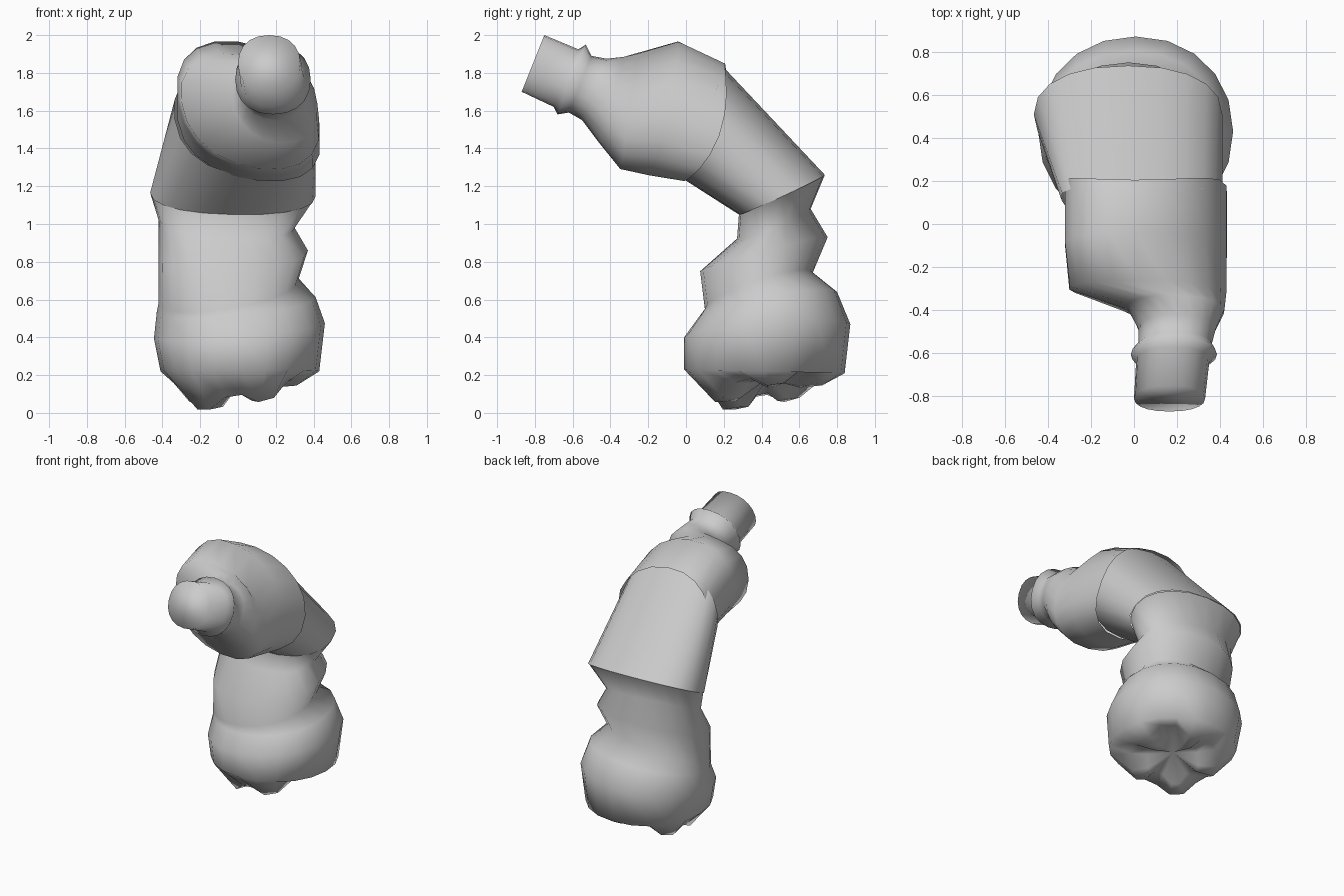
import bpy, bmesh, math
from mathutils import Vector

SIDES = 20

if "Cube" in bpy.data.objects:
    bpy.data.objects.remove(bpy.data.objects["Cube"])

grey = bpy.data.materials.new("plain grey")
grey.use_nodes = True
colour = (0.6, 0.6, 0.6, 1)
grey.diffuse_color = colour
grey.node_tree.nodes["Principled BSDF"].inputs["Base Color"].default_value = colour


def soften(value, power):
    return math.copysign(abs(value) ** power, value)


def ring(bm, power, low, high, left, right, tilt=0, lean=0, bow=0):
    """Oval spanning two side-profile points and two widths, tilted sideways."""
    a, b = Vector(low), Vector(high)
    mid, half = (a + b) / 2, (b - a) / 2
    out = Vector((half.y, -half.x)).normalized() * bow
    verts = []
    for i in range(SIDES):
        t = math.tau * i / SIDES
        u, v = soften(math.cos(t), power), soften(math.sin(t), power)
        p = mid + half * v + out * (1 - v * v)
        x = (left + right) / 2 + (right - left) / 2 * u + lean * v
        verts.append(bm.verts.new((x, p.x, p.y + tilt * u)))
    return verts


def bridge(bm, a, b):
    for i in range(SIDES):
        j = (i + 1) % SIDES
        bm.faces.new((a[i], a[j], b[j], b[i]))


def add_knobs(bm, last):
    """Five knobs around a dimpled underside, the front right one lowest."""
    cx, cy, turn = 0.02, 0.43, math.radians(135)
    for radius, base, wave, tilt in ((0.29, 0.12, 0.04, 0.075), (0.17, 0.12, 0.04, 0.06)):
        loop = []
        for i in range(SIDES):
            t = math.tau * i / SIDES
            z = base - wave * math.cos(5 * (t + turn)) - tilt * math.cos(t + turn)
            loop.append(bm.verts.new((cx + radius * math.cos(t), cy + radius * math.sin(t), z)))
        bridge(bm, last, loop)
        last = loop
    tip = bm.verts.new((cx, cy, 0.18))
    for i in range(SIDES):
        bm.faces.new((last[i], last[(i + 1) % SIDES], tip))


def loft(name, sections, power=1.0, capped=False, knobs=False):
    bm = bmesh.new()
    rings = [ring(bm, power, *s) for s in sections]
    for a, b in zip(rings, rings[1:]):
        bridge(bm, a, b)
    if capped:
        bm.faces.new(rings[0])
    if knobs:
        add_knobs(bm, rings[-1])
    bmesh.ops.recalc_face_normals(bm, faces=bm.faces)
    mesh = bpy.data.meshes.new(name)
    bm.to_mesh(mesh)
    bm.free()
    mesh.materials.append(grey)
    mesh.shade_smooth()
    obj = bpy.data.objects.new(name, mesh)
    bpy.context.collection.objects.link(obj)


# Nozzle, collar and swollen head
loft("nozzle_and_head", [
    ((-0.87, 1.70), (-0.75, 2.0), 0.0, 0.33),
    ((-0.70, 1.62), (-0.57, 1.925), 0.01, 0.35),
    ((-0.68, 1.58), (-0.53, 1.95), -0.015, 0.385),
    ((-0.62, 1.59), (-0.50, 1.89), 0.02, 0.36),
    ((-0.55, 1.55), (-0.42, 1.875), 0.02, 0.38),
    ((-0.46, 1.43), (-0.33, 1.885), -0.03, 0.42, -0.02, -0.02),
    ((-0.35, 1.295), (-0.26, 1.90), -0.30, 0.43, -0.05, -0.04),
    ((-0.20, 1.26), (-0.04, 1.965), -0.32, 0.43, -0.05, -0.05, 0.02),
    ((-0.02, 1.23), (0.205, 1.85), -0.32, 0.43, -0.04, -0.05, 0.09),
], power=0.9, capped=True)

# Straight upper tube between head and bend
loft("upper_tube", [
    ((-0.04, 1.255), (0.18, 1.85), -0.335, 0.41, -0.02, -0.04, 0.04),
    ((0.28, 1.05), (0.735, 1.26), -0.465, 0.41, -0.01),
], power=0.88)

# Pinched lower tube ending in a lobed bulb
loft("lower_tube", [
    ((0.28, 1.05), (0.735, 1.26), -0.465, 0.41, -0.01),
    ((0.27, 0.92), (0.66, 1.08), -0.42, 0.30, -0.02),
    ((0.075, 0.75), (0.75, 0.93), -0.42, 0.37, 0.02),
    ((0.10, 0.55), (0.67, 0.74), -0.42, 0.32, 0.06),
    ((0.07, 0.51), (0.80, 0.64), -0.43, 0.41, 0.04),
    ((-0.01, 0.40), (0.87, 0.47), -0.445, 0.46, 0.04),
    ((-0.01, 0.23), (0.84, 0.21), -0.41, 0.43),
], power=0.95, knobs=True)
